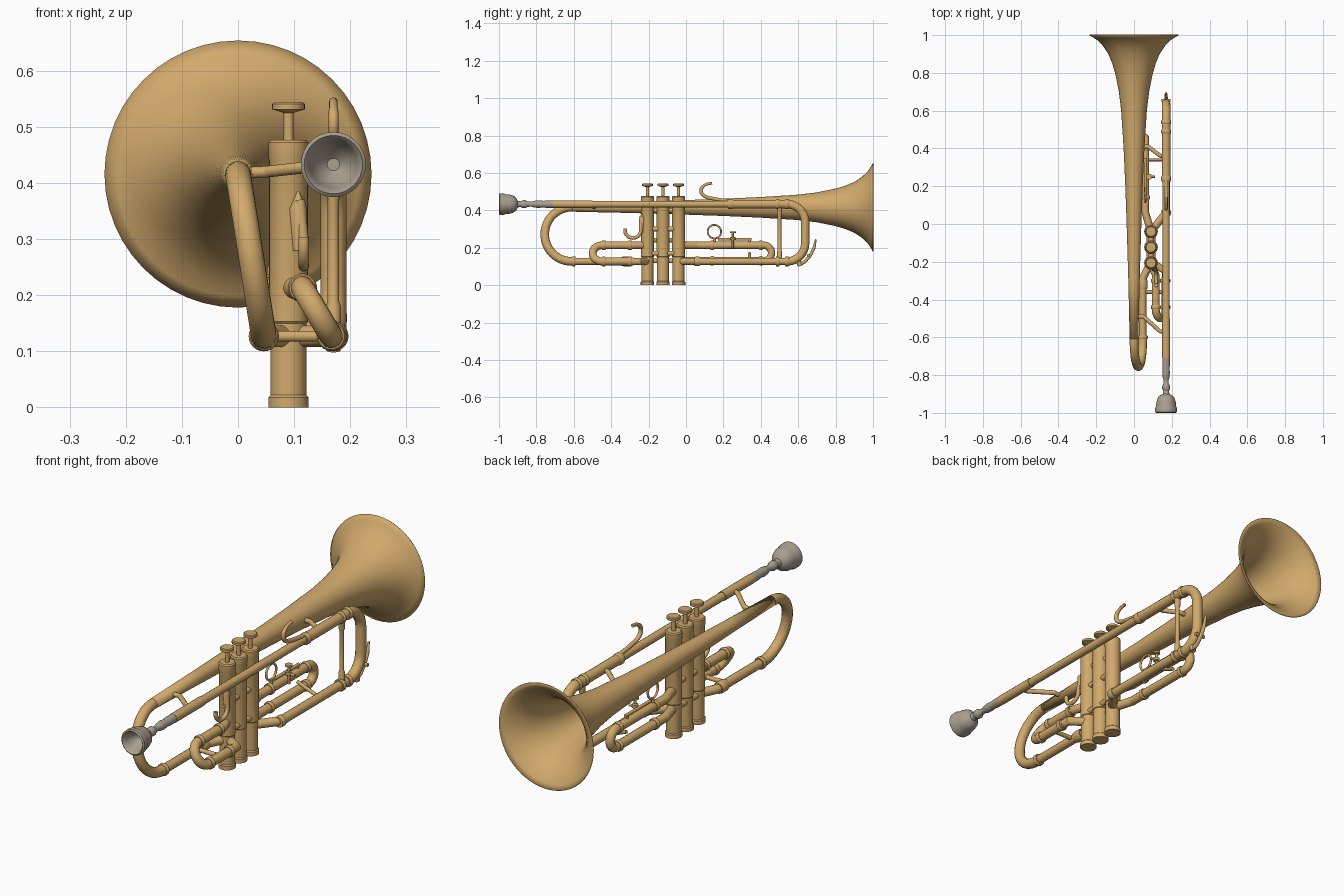
import bpy, bmesh, math
from mathutils import Vector

if "Cube" in bpy.data.objects:
    bpy.data.objects.remove(bpy.data.objects["Cube"])


def material(name, color):
    m = bpy.data.materials.new(name)
    m.diffuse_color = color
    m.use_nodes = True
    m.node_tree.nodes["Principled BSDF"].inputs["Base Color"].default_value = m.diffuse_color
    return m


BRASS = material("brass", (0.64, 0.40, 0.15, 1))
SILVER = material("silver", (0.40, 0.35, 0.28, 1))


def finish(ob, mat=BRASS):
    bpy.ops.object.select_all(action='DESELECT')
    ob.select_set(True)
    bpy.context.view_layer.objects.active = ob
    if ob.type == 'CURVE':
        bpy.ops.object.convert(target='MESH')
        ob = bpy.context.view_layer.objects.active
    ob.data.materials.clear()
    ob.data.materials.append(mat)
    bpy.ops.object.shade_smooth_by_angle(angle=math.radians(35))
    return ob


def lathe(name, profile, center, axis='Y', mat=BRASS, n=32):
    """Spin (position, radius) pairs round an axis through center."""
    bm = bmesh.new()
    rings = []
    for pos, r in profile:
        ring = []
        for i in range(n):
            a = 2 * math.pi * i / n
            c, s = r * math.cos(a), r * math.sin(a)
            ring.append(bm.verts.new((c, pos, s) if axis == 'Y' else (c, s, pos)))
        rings.append(ring)
    for a, b in zip(rings, rings[1:]):
        for i in range(n):
            bm.faces.new((a[i], a[(i + 1) % n], b[(i + 1) % n], b[i]))
    bmesh.ops.remove_doubles(bm, verts=bm.verts, dist=1e-6)
    bmesh.ops.recalc_face_normals(bm, faces=bm.faces)
    me = bpy.data.meshes.new(name)
    bm.to_mesh(me)
    bm.free()
    ob = bpy.data.objects.new(name, me)
    ob.location = center
    bpy.context.collection.objects.link(ob)
    return finish(ob, mat)


def rounded(points, r, steps=12):
    """Polyline with its corners replaced by arcs of radius r."""
    pts = [Vector(p) for p in points]
    out = [pts[0]]
    for p0, p, p1 in zip(pts, pts[1:], pts[2:]):
        u, v = (p0 - p).normalized(), (p1 - p).normalized()
        t = r / math.tan(u.angle(v) / 2)
        c = p + (u + v).normalized() * math.hypot(t, r)
        a, b = (p + u * t - c).normalized(), (p + v * t - c).normalized()
        for k in range(steps + 1):
            q = c + a.slerp(b, k / steps) * r
            if (q - out[-1]).length > 1e-4:
                out.append(q)
    if (pts[-1] - out[-1]).length > 1e-4:
        out.append(pts[-1])
    return out


def tube(name, points, radius, bend=0, taper=None, cyclic=False):
    path = rounded(points, bend) if bend else [Vector(p) for p in points]
    cu = bpy.data.curves.new(name, 'CURVE')
    cu.dimensions = '3D'
    cu.bevel_depth = radius
    cu.bevel_resolution = 5
    cu.use_fill_caps = True
    sp = cu.splines.new('POLY')
    sp.points.add(len(path) - 1)
    for i, (q, p) in enumerate(zip(sp.points, path)):
        q.co = (*p, 1)
        q.radius = taper[i] if taper else 1
    sp.use_cyclic_u = cyclic
    ob = bpy.data.objects.new(name, cu)
    bpy.context.collection.objects.link(ob)
    return finish(ob)


def ferrule(name, x, y, z, r=0.027, length=0.02):
    h = length / 2
    lathe(name, [(-h, 0), (-h, r * .9), (-h * .6, r), (h * .6, r), (h, r * .9), (h, 0)],
          (x, y, z), n=24)


LX, LZ = 0.17, 0.433   # lead pipe axis
VX, LOW = 0.09, 0.127  # valve line, lower tube height

# Bell flare with a thin wall
bell = lathe("bell", [(-.61, .023), (-.3, .03), (0, .039), (.2, .046), (.4, .055),
                      (.6, .068), (.7, .08), (.79, .098), (.85, .115), (.9, .136),
                      (.94, .162), (.97, .19), (.988, .217), (1, .238)],
             (0, 0, .416), n=48)
wall = bell.modifiers.new("wall", 'SOLIDIFY')
wall.thickness = 0.003
wall.offset = -1 if bell.data.polygons[0].normal.dot(bell.data.polygons[0].center) > 0 else 1

# Bell bow and its lower branch into the first valve
tube("bell_bow", [(0, -.6, .416), (0, -.755, .416), (.046, -.755, LOW), (.046, -.6, LOW)],
     .023, .144)
tube("bell_branch", [(.046, -.61, LOW), (.046, -.29, LOW), (VX, -.2, LOW)], .02, .06)
ferrule("bell_bow_ferrule", .046, -.6, LOW)
ferrule("bell_branch_ferrule", .046, -.32, LOW, .026, .05)

# Mouthpiece with hollow cup
lathe("mouthpiece", [(-.93, 0), (-.93, .011), (-.945, .028), (-.975, .042), (-.995, .047),
                     (-1, .052), (-.995, .058), (-.975, .058), (-.965, .053), (-.945, .052),
                     (-.92, .044), (-.908, .034), (-.9, .018), (-.885, .015), (-.872, .021),
                     (-.858, .021), (-.845, .014), (-.825, .013), (-.812, .018),
                     (-.79, .02), (-.76, .018), (-.745, .02), (-.7, .02), (-.7, 0)],
      (LX, 0, LZ), mat=SILVER)

# Lead pipe, tuning slide and return tube into the third valve
tube("receiver", [(LX, -.71, LZ), (LX, -.5, LZ)], .021)
tube("lead_pipe", [(LX, -.52, LZ), (LX, .25, LZ)], .0185)
tube("tuning_slide", [(LX, .23, LZ), (LX, .637, LZ), (LX, .637, LOW), (LX, .54, LOW)],
     .023, .097)
tube("return_tube", [(LX, .55, LOW), (LX, .06, LOW), (VX, -.04, LOW)], .02, .06)
for z in (LZ, LOW):
    for y in (.49, .54):
        ferrule("tuning_slide_ferrule", LX, y, z)
ferrule("lead_pipe_ferrule", LX, .24, LZ, .026, .03)
ferrule("return_ferrule", LX, .06, LOW, .025, .03)
tube("tuning_slide_brace", [(LX, .5, LOW), (LX, .5, .18), (LX, .5, .19), (LX, .5, .37),
                            (LX, .5, .38), (LX, .5, LZ)], .0135,
     taper=[1, 1, .75, .75, 1, 1])

# Valves: bottom cap, casing, top cap, stem and finger button
for i, y in enumerate((-.206, -.123, -.04)):
    lathe(f"valve_{i + 1}", [(0, 0), (0, .036), (.018, .036), (.022, .032), (.15, .032),
                             (.153, .0345), (.44, .0345), (.443, .0355), (.472, .0355),
                             (.477, .031), (.477, .009), (.525, .009), (.53, .024),
                             (.531, .029), (.541, .029), (.544, .025), (.544, 0)],
          (VX, y, 0), axis='Z')
for y in (-.165, -.082):
    for dx, z in ((-.012, .13), (.012, .17), (-.01, .24), (.01, .3), (0, .4)):
        tube("valve_link", [(VX + dx, y - .03, z), (VX + dx, y + .03, z)], .013)

# First valve slide, leaning outward toward the lower leg
tube("first_slide", [(VX, -.21, .213), (.115, -.27, .213), (.115, -.45, .213)], .02)
tube("first_slide_bow", [(.115, -.28, .213), (.115, -.499, .213), (.166, -.499, LOW),
                         (.166, -.28, LOW)], .021, .0495)
tube("first_slide_lower", [(.166, -.3, LOW), (.166, -.25, LOW), (VX, -.2, LOW)], .02)
for x, z in ((.115, .213), (.166, LOW)):
    for y in (-.44, -.3):
        ferrule("first_slide_ferrule", x, y, z, .026)
tube("first_slide_brace", [(.046, -.36, LOW), (.166, -.36, LOW)], .01)

# Third valve slide beside the bell
tube("third_slide", [(VX, -.04, .213), (.06, .06, .213), (.06, .457, .213),
                     (.06, .457, .13), (.06, .06, .13), (VX, -.04, .13)], .02, .041)
for z in (.213, .13):
    for y in (.14, .4):
        ferrule("third_slide_ferrule", .06, y, z, .025)
tube("third_slide_stop_rod", [(.06, .17, .245), (.06, .35, .245)], .007)
tube("stop_rod_foot", [(.06, .34, .245), (.06, .34, .2)], .007)
tube("third_slide_brace", [(.06, .34, .17), (LX, .34, LOW)], .008)
tube("cross_brace", [(.06, .25, .245), (.11, .25, .245)], .006)
lathe("stop_screw", [(.2, 0), (.2, .006), (.24, .006), (.242, .014), (.256, .014),
                     (.258, .006), (.278, .006), (.28, .016), (.288, .016), (.288, 0)],
      (.08, .25, 0), axis='Z', n=16)

# Finger ring on the third slide
tube("finger_ring", [(.06, .152 + .036 * math.cos(a), .286 + .036 * math.sin(a))
                     for a in [2 * math.pi * k / 32 for k in range(32)]],
     .005, cyclic=True)
tube("finger_ring_foot", [(.06, .152, .252), (.06, .152, .22)], .008)

# Little finger hook on the lead pipe
arc = [(LX, .14 + .06 * math.cos(a), .505 + .04 * math.sin(a))
       for a in [math.radians(90 + 15 * k) for k in range(12)]]
tube("little_finger_hook", arc + [(LX, .17, .458), (LX, .23, .45)], .0095,
     taper=[.8] * 4 + [1] * 10)

# Left hand hook with its mounting plate on the first valve
arc = [(.117, -.284 + .042 * math.cos(a), .292 + .04 * math.sin(a))
       for a in [math.radians(-15 * k) for k in range(14)]]
tube("left_hand_hook", [(.11, -.24, .37)] + arc, .0095)
tube("hook_plate", [(.107, -.236, .28), (.107, -.236, .355), (.107, -.236, .385)], .016,
     taper=[.6, 1, .1])

# Braces joining lead pipe and bell
for y0, y1, xa in ((-.49, -.57, .025), (.41, .36, .05)):
    tube("bell_brace", [(xa - .015, y0, .418), (xa + .025, y0, .42),
                        (.14, y1, .43), (LX, y1, LZ)], .0105, .02)

# Water key on the tuning slide bow
tube("water_key", [(LX, .60, .11), (LX, .635, .125), (LX, .665, .16), (LX, .685, .2),
                   (LX, .694, .245)], .009, taper=[1.2, 1, 1, .9, .5])
tube("water_key_cup", [(LX, .595, .15), (LX, .61, .102)], .013)
tube("water_key_hinge", [(LX - .024, .655, .16), (LX + .024, .655, .16)], .008)
